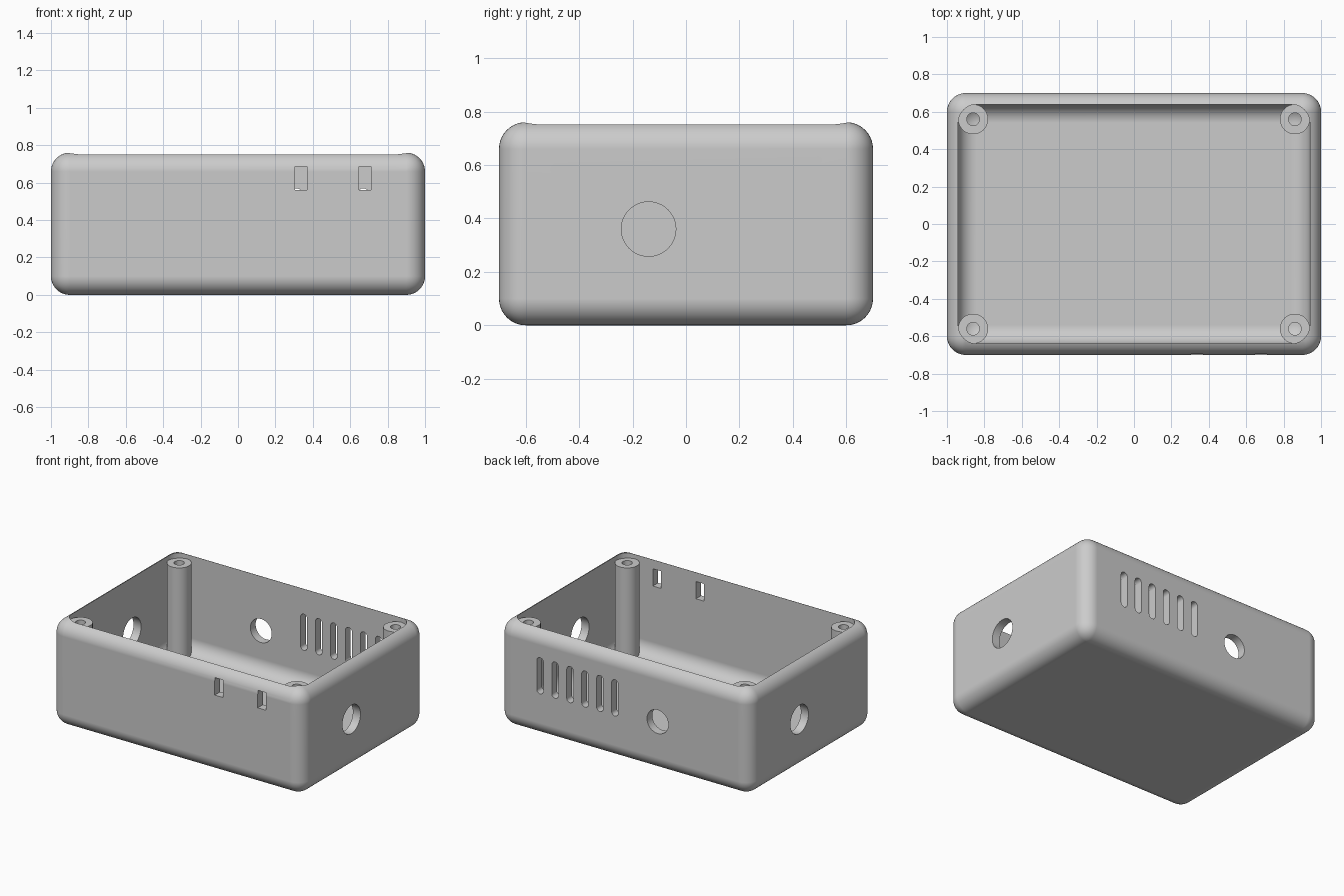
import bpy, bmesh, math
from mathutils import Matrix, Vector

if "Cube" in bpy.data.objects:
    bpy.data.objects.remove(bpy.data.objects["Cube"], do_unlink=True)

# Single plain plastic colour
grey = bpy.data.materials.new("light_grey_plastic")
grey.use_nodes = True
colour = (0.6, 0.6, 0.6, 1)
grey.diffuse_color = colour
grey.node_tree.nodes["Principled BSDF"].inputs["Base Color"].default_value = colour


def make_object(name, bm):
    bmesh.ops.recalc_face_normals(bm, faces=bm.faces)
    mesh = bpy.data.meshes.new(name)
    bm.to_mesh(mesh)
    bm.free()
    mesh.materials.append(grey)
    obj = bpy.data.objects.new(name, mesh)
    bpy.context.collection.objects.link(obj)
    return obj


def box(name, low, high, radius=0, segments=10, along=None):
    """Box between two corners, rounded on all edges or only those along one axis."""
    low, high = Vector(low), Vector(high)
    bm = bmesh.new()
    bmesh.ops.create_cube(bm, size=1)
    bmesh.ops.scale(bm, vec=high - low, verts=bm.verts)
    bmesh.ops.translate(bm, vec=(low + high) / 2, verts=bm.verts)
    if radius:
        edges = [e for e in bm.edges if along is None
                 or abs((e.verts[0].co - e.verts[1].co).normalized()[along]) > 0.9]
        bmesh.ops.bevel(bm, geom=edges, offset=radius, segments=segments,
                        profile=0.5, affect='EDGES')
    return make_object(name, bm)


def round_cutter(name, centre, radius, axis):
    """Short cylinder lying along x or y."""
    bm = bmesh.new()
    turn = Matrix.Rotation(math.pi / 2, 4, 'Y' if axis == 'X' else 'X')
    bmesh.ops.create_cone(bm, cap_ends=True, segments=48, radius1=radius, radius2=radius,
                          depth=0.3, matrix=Matrix.Translation(centre) @ turn)
    return make_object(name, bm)


def select_only(obj):
    bpy.ops.object.select_all(action='DESELECT')
    obj.select_set(True)
    bpy.context.view_layer.objects.active = obj


def smooth(obj):
    select_only(obj)
    bpy.ops.object.shade_smooth_by_angle(angle=math.radians(30))


# Rounded outer shell and the cavity that opens it
shell = box("enclosure_shell", (-1, -0.7, 0), (1, 0.7, 0.76), 0.1)
cutters = [box("cavity_cutter", (-0.94, -0.64, 0.06), (0.94, 0.64, 1.2), 0.1)]

# Two latch slots in the front wall
for x in (0.337, 0.679):
    cutters.append(box("latch_slot_cutter", (x - 0.032, -0.8, 0.562), (x + 0.032, -0.55, 0.686)))

# Round cable holes in both ends and the back
for side in (1, -1):
    cutters.append(round_cutter("end_hole_cutter", (side, -0.14 * side, 0.36), 0.102, 'X'))
cutters.append(round_cutter("back_hole_cutter", (-0.265, 0.7, 0.36), 0.085, 'Y'))

# Row of rounded vent slots in the back wall
for i in range(6):
    x = 0.075 + 0.119 * i
    cutters.append(box("vent_cutter", (x - 0.026, 0.55, 0.31), (x + 0.026, 0.8, 0.57),
                       0.0258, 8, along=1))

# Cut the openings into the shell
select_only(shell)
for cutter in cutters:
    cutter.hide_render = True
    cut = shell.modifiers.new("opening", 'BOOLEAN')
    cut.operation = 'DIFFERENCE'
    cut.solver = 'EXACT'
    cut.object = cutter
    bpy.ops.object.modifier_apply(modifier=cut.name)
    bpy.data.objects.remove(cutter, do_unlink=True)
smooth(shell)
weighted = shell.modifiers.new("even_shading", 'WEIGHTED_NORMAL')
weighted.keep_sharp = True


def screw_post(name, x, y):
    """Hollow post made by spinning its profile."""
    profile = [(0, 0.06), (0.034, 0.06), (0.034, 0.72), (0.08, 0.72), (0.08, 0.04), (0, 0.04)]
    bm = bmesh.new()
    verts = [bm.verts.new((r, 0, z)) for r, z in profile]
    edges = [bm.edges.new(pair) for pair in zip(verts, verts[1:])]
    bmesh.ops.spin(bm, geom=verts + edges, cent=(0, 0, 0), axis=(0, 0, 1),
                   angle=math.tau, steps=48)
    bmesh.ops.remove_doubles(bm, verts=bm.verts, dist=0.0001)
    post = make_object(name, bm)
    post.location = (x, y, 0)
    smooth(post)


# Four corner screw posts
for x, side in ((0.86, "left"), (-0.86, "right")):
    for y, end in ((-0.56, "front"), (0.56, "back")):
        screw_post(f"{end}_{side}_screw_post", x, y)
